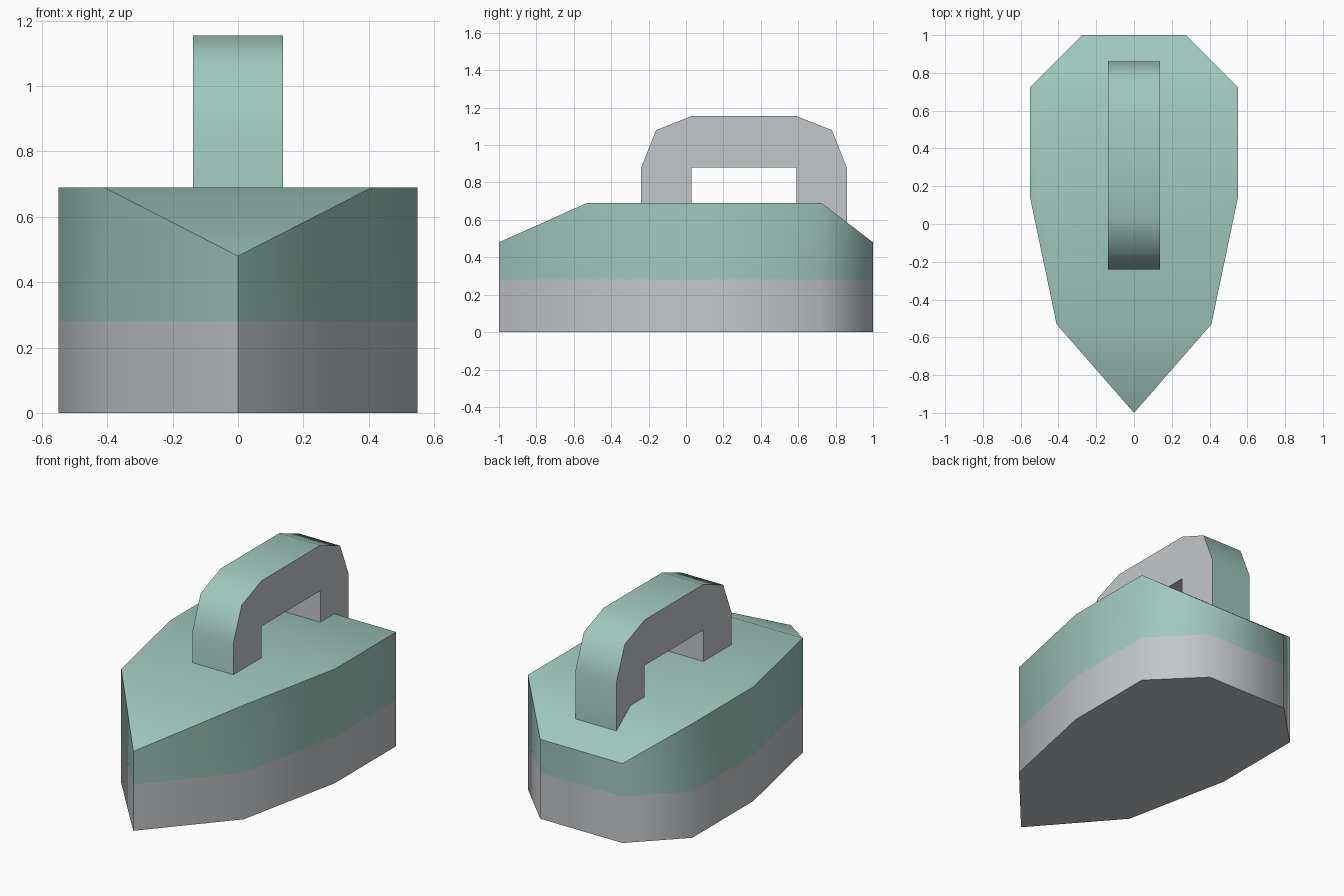
import bpy
import bmesh
import math

# Remove the default cube
cube = bpy.data.objects.get("Cube")
if cube:
    bpy.data.objects.remove(cube, do_unlink=True)


def make_material(name, color):
    mat = bpy.data.materials.new(name)
    mat.use_nodes = True
    mat.diffuse_color = color
    mat.node_tree.nodes["Principled BSDF"].inputs["Base Color"].default_value = color
    return mat


GREEN = make_material("soft green", (0.35, 0.58, 0.51, 1))
GREY = make_material("light grey", (0.55, 0.57, 0.585, 1))


def finish(name, bm):
    """Turn a bmesh into a shaded object with both materials."""
    bmesh.ops.recalc_face_normals(bm, faces=bm.faces)
    mesh = bpy.data.meshes.new(name)
    bm.to_mesh(mesh)
    bm.free()
    mesh.materials.append(GREEN)
    mesh.materials.append(GREY)
    obj = bpy.data.objects.new(name, mesh)
    bpy.context.collection.objects.link(obj)
    bpy.ops.object.select_all(action='DESELECT')
    obj.select_set(True)
    bpy.context.view_layer.objects.active = obj
    bpy.ops.object.shade_smooth_by_angle(angle=math.radians(50))
    return obj


def bridge(bm, a, b):
    """Join two closed rings with quads."""
    n = len(a)
    return [bm.faces.new((a[i], a[(i + 1) % n], b[(i + 1) % n], b[i])) for i in range(n)]


# Body: pointed plan outline, mirrored, with a sloped nose and back on top
half = [(0.41, -0.53, 0.69), (0.55, 0.14, 0.69), (0.55, 0.725, 0.69), (0.275, 1, 0.48)]
outline = [(0, -1, 0.48)] + half + [(-x, y, z) for x, y, z in reversed(half)]
bm = bmesh.new()
bottom = [bm.verts.new((x, y, 0)) for x, y, z in outline]
seam = [bm.verts.new((x, y, 0.28)) for x, y, z in outline]
top = [bm.verts.new(p) for p in outline]
grey_faces = bridge(bm, bottom, seam) + [bm.faces.new(bottom)]
bridge(bm, seam, top)
for ids in ((0, 1, 8), (1, 2, 3, 6, 7, 8), (3, 4, 5, 6)):
    bm.faces.new([top[i] for i in ids])
for face in grey_faces:
    face.material_index = 1
finish("body", bm)

# Handle: arched side profile given width, green only on its outer rim
outer = [(-0.24, 0.52), (-0.24, 0.88), (-0.16, 1.08), (0.03, 1.155),
         (0.59, 1.155), (0.78, 1.08), (0.86, 0.88), (0.86, 0.52)]
inner = [(0.59, 0.52), (0.59, 0.88), (0.03, 0.88), (0.03, 0.52)]
bm = bmesh.new()
sides = [[bm.verts.new((x, y, z)) for y, z in outer + inner] for x in (-0.137, 0.137)]
for i, face in enumerate(bridge(bm, *sides)):
    face.material_index = 0 if i < len(outer) - 1 else 1
for ring in sides:
    bm.faces.new(ring).material_index = 1
finish("handle", bm)
